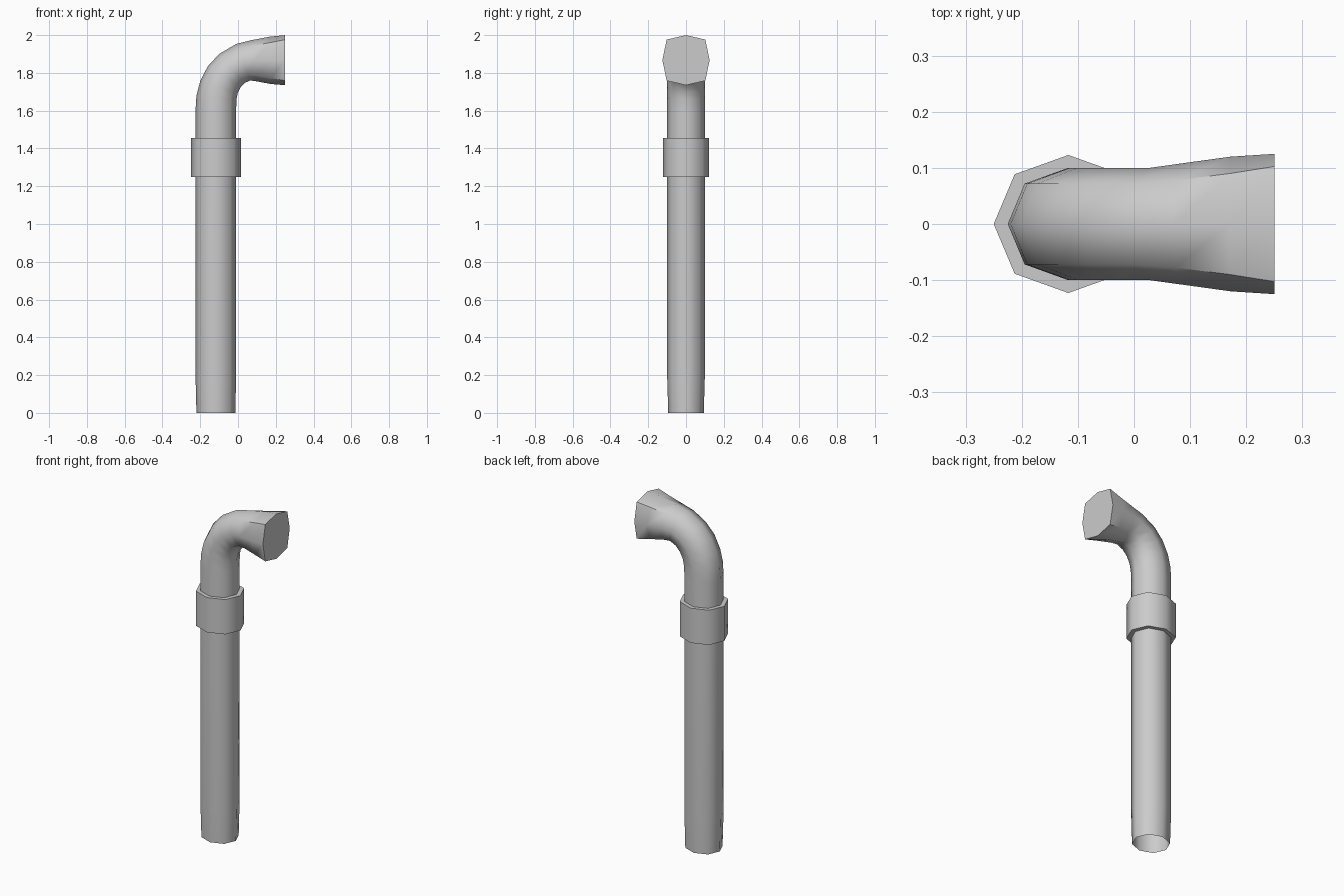
import bpy, bmesh, math
from mathutils import Vector

cube = bpy.data.objects.get("Cube")
if cube:
    bpy.data.objects.remove(cube, do_unlink=True)

grey = bpy.data.materials.new("pipe grey")
grey.use_nodes = True
colour = (0.6, 0.6, 0.6, 1)
grey.diffuse_color = colour
grey.node_tree.nodes["Principled BSDF"].inputs["Base Color"].default_value = colour

SIDES = 8


def section(outer, inner, half_width, corner=0.72):
    """Eight-sided ring spanning an outer and an inner point in the xz plane."""
    a, b = Vector((outer[0], 0, outer[1])), Vector((inner[0], 0, inner[1]))
    mid, arm = (a + b) / 2, (a - b) / 2
    ring = []
    for i in range(SIDES):
        t = math.tau * i / SIDES
        scale = corner / math.cos(math.pi / 4) if i % 2 else 1
        ring.append(mid + scale * (arm * math.cos(t) + Vector((0, half_width * math.sin(t), 0))))
    return ring


def loft(name, rings, closed=False, cap_end=False, angle=50):
    """Skin neighbouring rings with quads."""
    bm = bmesh.new()
    loops = [[bm.verts.new(p) for p in ring] for ring in rings]
    pairs = list(zip(loops, loops[1:]))
    if closed:
        pairs.append((loops[-1], loops[0]))
    for low, high in pairs:
        for i in range(SIDES):
            j = (i + 1) % SIDES
            bm.faces.new((low[i], low[j], high[j], high[i]))
    if cap_end:
        bm.faces.new(loops[-1])
    bmesh.ops.recalc_face_normals(bm, faces=bm.faces)
    mesh = bpy.data.meshes.new(name)
    bm.to_mesh(mesh)
    bm.free()
    mesh.materials.append(grey)
    obj = bpy.data.objects.new(name, mesh)
    bpy.context.collection.objects.link(obj)
    bpy.ops.object.select_all(action="DESELECT")
    obj.select_set(True)
    bpy.context.view_layer.objects.active = obj
    bpy.ops.object.shade_smooth_by_angle(angle=math.radians(angle))
    return obj


# Upright tube, open below, bending into a flared and closed mouth
loft("bent_pipe", [
    section((-0.22, 0), (-0.014, 0), 0.094),
    section((-0.225, 0.2), (-0.01, 0.2), 0.1),
    section((-0.225, 1.6), (-0.01, 1.6), 0.1),
    section((-0.22, 1.68), (-0.008, 1.66), 0.1),
    section((-0.2, 1.757), (-0.001, 1.695), 0.1),
    section((-0.16, 1.835), (0.014, 1.725), 0.1),
    section((-0.1, 1.9), (0.035, 1.747), 0.1),
    section((-0.01, 1.953), (0.065, 1.76), 0.1),
    section((0.07, 1.973), (0.1, 1.755), 0.108),
    section((0.17, 1.992), (0.175, 1.741), 0.12, 0.75),
    section((0.25, 2.0), (0.25, 1.735), 0.125, 0.82),
], cap_end=True)

# Coupling band around the upright
loft("collar", [
    section((-0.25, 1.25), (0.016, 1.25), 0.123),
    section((-0.25, 1.455), (0.016, 1.455), 0.123),
    section((-0.225, 1.455), (-0.01, 1.455), 0.1),
    section((-0.225, 1.25), (-0.01, 1.25), 0.1),
], closed=True)
